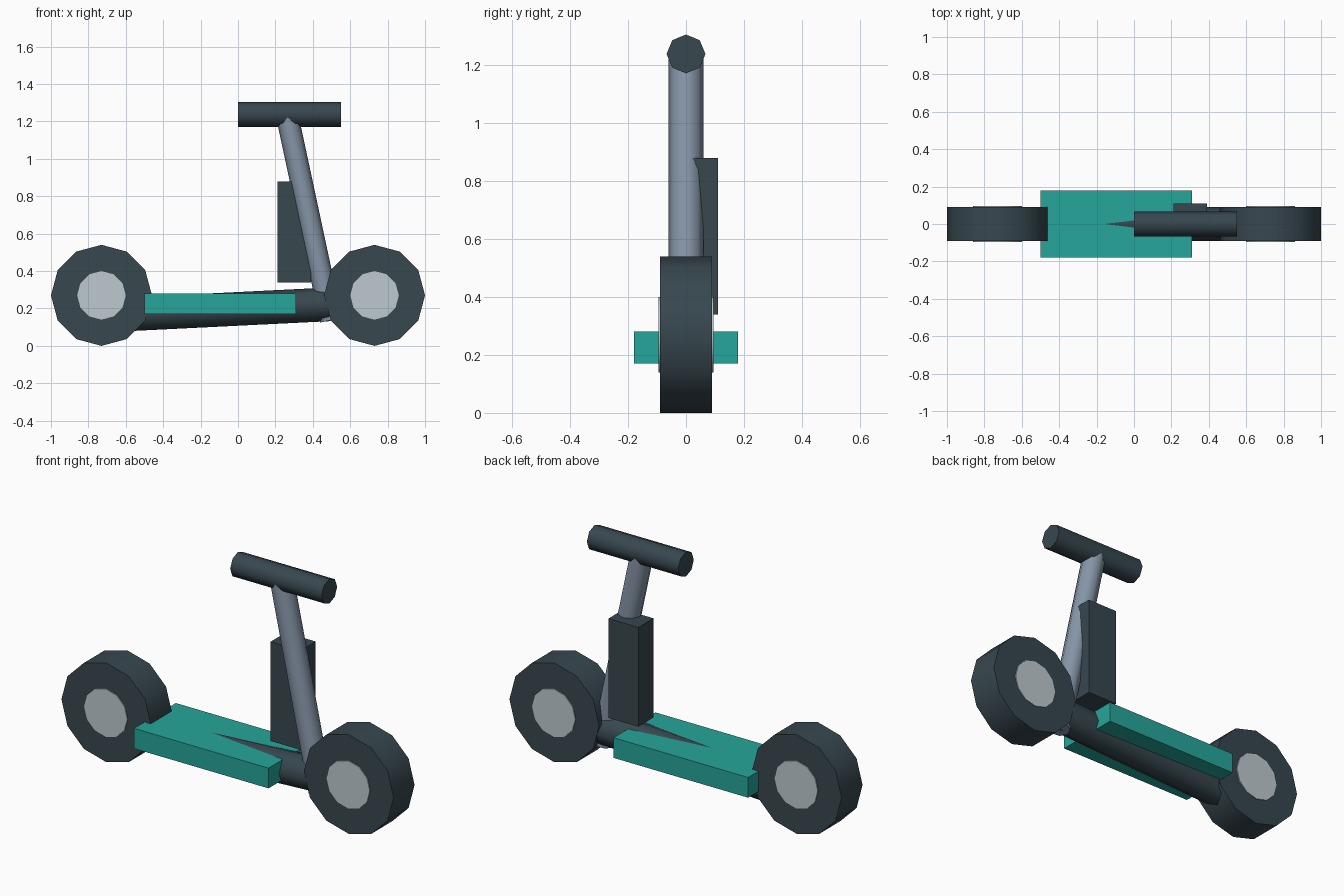
import bpy
import math
from mathutils import Vector

cube = bpy.data.objects.get("Cube")
if cube:
    bpy.data.objects.remove(cube, do_unlink=True)


def make_material(name, rgb):
    # Convert 0-255 display values to linear
    lin = [((c / 255 + 0.055) / 1.055) ** 2.4 for c in rgb]
    mat = bpy.data.materials.new(name)
    mat.use_nodes = True
    mat.diffuse_color = (*lin, 1)
    mat.node_tree.nodes["Principled BSDF"].inputs["Base Color"].default_value = (*lin, 1)
    return mat


dark = make_material("dark slate", (55, 71, 79))
teal = make_material("teal", (38, 166, 154))
steel = make_material("blue grey", (134, 149, 167))
silver = make_material("light grey", (190, 202, 207))


def rod(name, start, end, radius, sides, mat):
    """Cylinder running from start to end."""
    a, b = Vector(start), Vector(end)
    bpy.ops.mesh.primitive_cylinder_add(vertices=sides, radius=radius,
                                        depth=(b - a).length, location=(a + b) / 2)
    obj = bpy.context.object
    obj.name = name
    obj.rotation_euler = (b - a).to_track_quat('Z', 'Y').to_euler()
    obj.data.materials.append(mat)
    bpy.ops.object.shade_smooth_by_angle(angle=math.radians(50))
    return obj


def box(name, low, high, mat):
    """Block spanning two opposite corners."""
    a, b = Vector(low), Vector(high)
    bpy.ops.mesh.primitive_cube_add(size=1, location=(a + b) / 2)
    obj = bpy.context.object
    obj.name = name
    obj.scale = b - a
    obj.data.materials.append(mat)
    return obj


# Wheels with hubs showing on both sides
for label, x in (("rear", -0.73), ("front", 0.73)):
    rod(label + "_wheel", (x, -0.09, 0.27), (x, 0.09, 0.27), 0.27, 12, dark)
    rod(label + "_hub", (x, -0.095, 0.27), (x, 0.095, 0.27), 0.13, 12, silver)

# Deck and the tube beneath it
box("deck", (-0.5, -0.18, 0.17), (0.31, 0.18, 0.28), teal)
rod("frame_tube", (-0.62, 0, 0.167), (0.49, 0, 0.222), 0.09, 8, dark)

# Steering column, handlebar and battery case
rod("steering_column", (0.497, 0, 0.137), (0.262, 0, 1.235), 0.06, 8, steel)
rod("handlebar", (0, 0, 1.238), (0.55, 0, 1.238), 0.067, 8, dark)
box("battery_case", (0.21, -0.02, 0.34), (0.39, 0.11, 0.88), dark)
